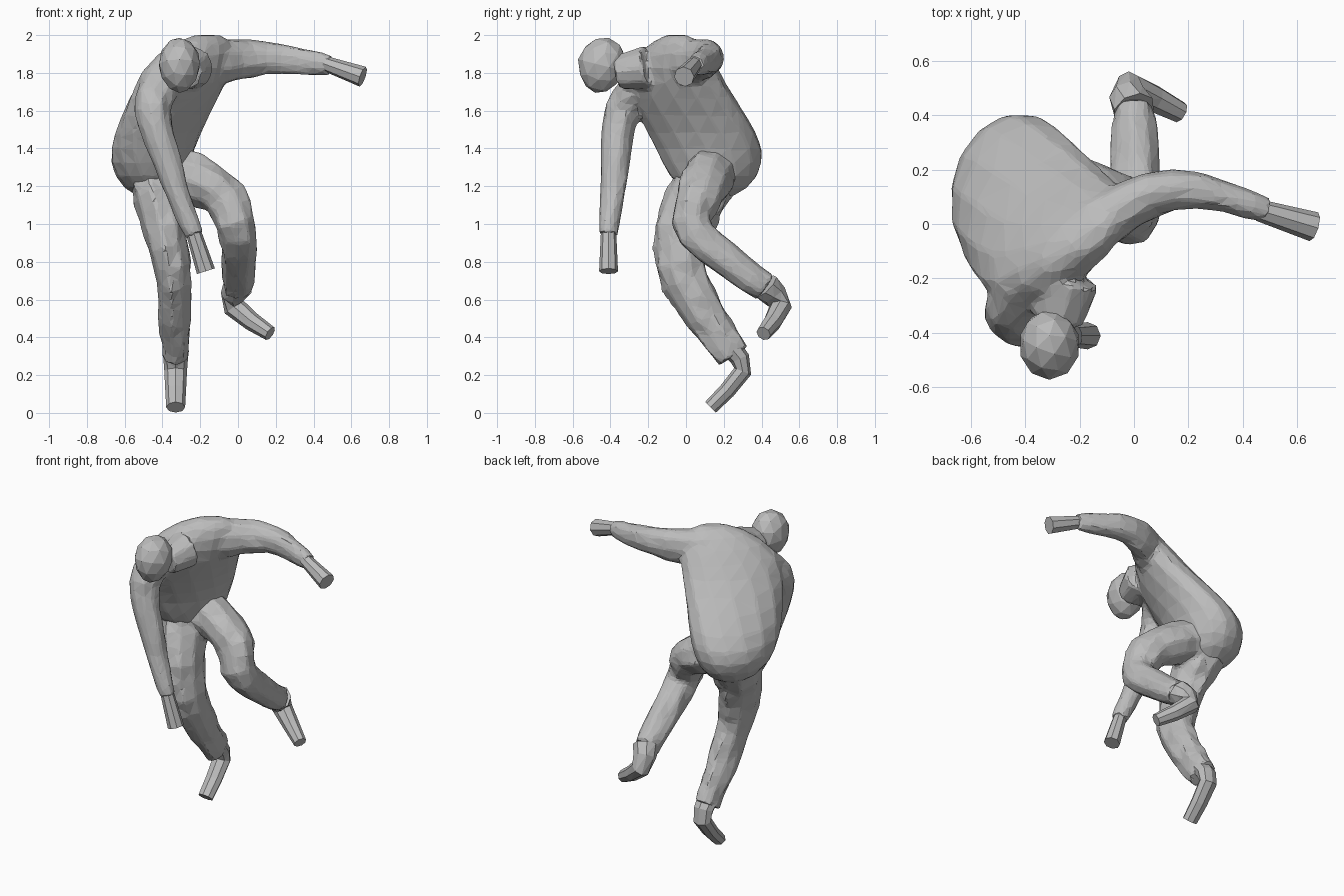
import bpy, bmesh, math, random
from mathutils import Vector, Matrix

random.seed(4)
cube = bpy.data.objects.get("Cube")
if cube:
    bpy.data.objects.remove(cube)

shade = (.5, .5, .5, 1)
grey = bpy.data.materials.new("plain grey")
grey.use_nodes = True
grey.diffuse_color = shade
grey.node_tree.nodes["Principled BSDF"].inputs["Base Color"].default_value = shade

UP, BACK = Vector((0, 0, 1)), Vector((0, 1, 0))


def smooth_path(joints, steps=4):
    """Sample a soft curve that passes through every joint."""
    joints = [Vector(joint) for joint in joints]
    last = len(joints) - 1
    path = []
    for index in range(last):
        start, end = joints[index], joints[index + 1]
        before = joints[max(index - 1, 0)]
        after = joints[min(index + 2, last)]
        for step in range(steps):
            t = step / steps
            straight = start.lerp(end, t)
            pull_start = (end - before) / 2 - (end - start)
            pull_end = (after - start) / 2 - (end - start)
            ease = t * (1 - t)
            path.append(straight + ease * ((1 - t) * pull_start - t * pull_end))
    path.append(joints[last])
    return path


def ellipse(centre, side, depth, count, folds=0):
    """Ring of points around a centre; folds roughens it like creased cloth."""
    ring = []
    for index in range(count):
        angle = math.tau * index / count
        offset = side * math.cos(angle) + depth * math.sin(angle)
        ring.append(centre + offset * (1 + random.uniform(-folds, folds)))
    return ring


def skin_rings(bm, rings):
    """Bridge the rings into one closed tube."""
    rows = [[bm.verts.new(point) for point in ring] for ring in rings]
    for lower, upper in zip(rows, rows[1:]):
        for index in range(len(lower)):
            bm.faces.new((lower[index - 1], lower[index], upper[index], upper[index - 1]))
    bm.faces.new(rows[0][::-1])
    bm.faces.new(rows[-1])


def limb(bm, joints, thick, thin, ref=BACK, stretch=1, folds=0, sides=9, steps=4):
    """Tapered tube along the joints, stretched in the ref direction."""
    path = smooth_path(joints, steps)
    last = len(path) - 1
    rings = []
    for index, centre in enumerate(path):
        along = (path[min(index + 1, last)] - path[max(index - 1, 0)]).normalized()
        depth = (ref - along * ref.dot(along)).normalized()
        radius = thick + (thin - thick) * index / last
        side = depth.cross(along) * radius
        rings.append(ellipse(centre, side, depth * radius * stretch, sides, folds))
    skin_rings(bm, rings)


def finish(name, bm, detail=None):
    """Make an object; with detail given, fuse its parts into faceted cloth."""
    bmesh.ops.recalc_face_normals(bm, faces=bm.faces)
    bmesh.ops.triangulate(bm, faces=bm.faces)
    mesh = bpy.data.meshes.new(name)
    bm.to_mesh(mesh)
    bm.free()
    mesh.materials.append(grey)
    obj = bpy.data.objects.new(name, mesh)
    bpy.context.collection.objects.link(obj)
    if detail:
        fuse = obj.modifiers.new("fuse", "REMESH")
        fuse.mode = "VOXEL"
        fuse.voxel_size = .016
        soften = obj.modifiers.new("soften", "SMOOTH")
        soften.iterations = 3
        facet = obj.modifiers.new("facet", "DECIMATE")
        facet.ratio = detail


def simple_part(name, joints, thick, thin, **options):
    """One tube as its own object."""
    bm = bmesh.new()
    limb(bm, joints, thick, thin, sides=8, steps=2, **options)
    finish(name, bm)


# Jacket body: level slices that turn and flatten from hips to shoulders
jacket = bmesh.new()
spine = smooth_path([(-.45, .15, 1.15), (-.45, .12, 1.4), (-.3, -.05, 1.75), (-.16, -.05, 2)])
slices = []
for centre in spine:
    height = (centre.z - 1.13) / .88
    fullness = math.sqrt(1 - abs(2 * height - 1) ** 3)
    turn = Matrix.Rotation(math.radians(85 - 50 * height), 3, "Z")
    long_side = turn.col[0] * fullness * (.29 + .04 * height)
    short_side = turn.col[1] * fullness * (.25 - .1 * height)
    slices.append(ellipse(centre, long_side, short_side, 14))
skin_rings(jacket, slices)

# Right sleeve hangs down, left sleeve reaches out, collar leans forward
limb(jacket, [(-.4, -.2, 1.75), (-.45, -.34, 1.6), (-.35, -.38, 1.25), (-.23, -.41, .94)],
     .12, .05, folds=.08)
limb(jacket, [(-.14, 0, 1.86), (.15, .13, 1.88), (.49, .05, 1.84)],
     .11, .045, ref=UP, stretch=1.2, folds=.08)
limb(jacket, [(-.24, -.2, 1.83), (-.28, -.36, 1.8)], .12, .09, ref=UP)
finish("jacket", jacket, .08)

# Trousers: nearly straight right leg, bent left leg
trousers = bmesh.new()
limb(trousers, [(-.45, .1, 1.25), (-.35, -.03, .78), (-.33, .25, .3)],
     .14, .07, stretch=1.3, folds=.1, steps=6)
limb(trousers, [(-.35, .14, 1.28), (-.1, .08, 1.17), (0, .05, .95), (0, .42, .66)],
     .15, .08, folds=.1)
finish("trousers", trousers, .12)

# Shoes
simple_part("right_shoe", [(-.33, .25, .33), (-.33, .3, .22), (-.33, .13, .03)],
            .07, .05, stretch=.8)
simple_part("left_shoe", [(0, .42, .67), (-.02, .5, .56), (.17, .41, .42)], .08, .04)

# Hands as closed mitts
simple_part("right_hand", [(-.24, -.41, .97), (-.17, -.41, .75)], .04, .05)
simple_part("left_hand", [(.46, .05, 1.85), (.66, -.01, 1.78)], .04, .055, ref=UP)

# Head: faceted ball narrowed towards the chin
head = bmesh.new()
bmesh.ops.create_icosphere(head, subdivisions=2, radius=.15)
for vert in head.verts:
    taper = 1 + min(vert.co.z, 0)
    vert.co.x *= .75 * taper
    vert.co.y *= .87 * taper
tilt = Matrix.Rotation(math.radians(-14), 4, "X")
place = Matrix.Translation((-.31, -.445, 1.84))
bmesh.ops.transform(head, verts=head.verts, matrix=place @ tilt)
finish("head", head)
